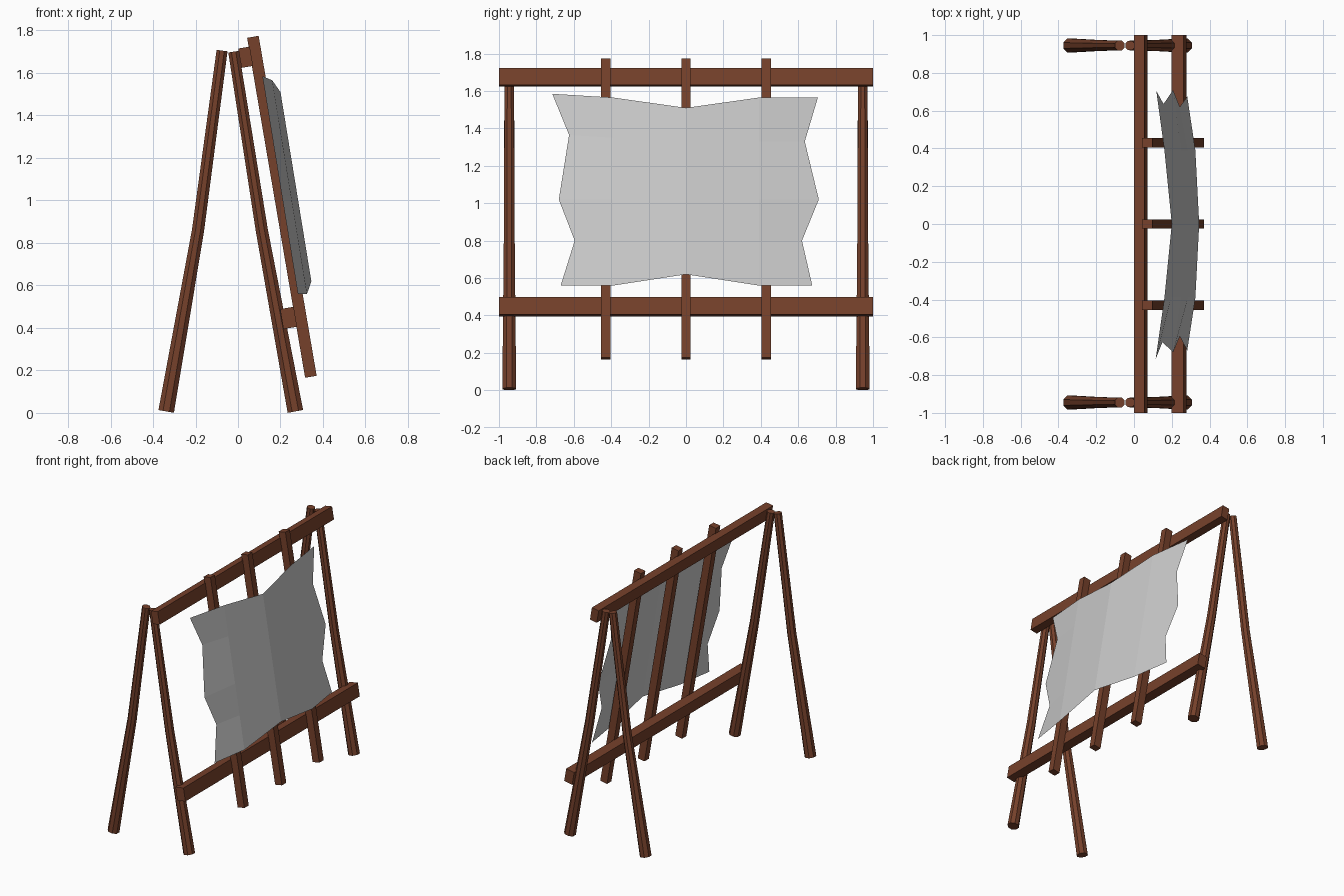
import bpy, bmesh, math
from mathutils import Vector, Matrix

if "Cube" in bpy.data.objects:
    bpy.data.objects.remove(bpy.data.objects["Cube"])

TILT = math.atan2(0.273, 1.6)

wood = bpy.data.materials.new("brown_wood")
wood.diffuse_color = (0.18, 0.052, 0.024, 1)
wood.use_nodes = True
wood.node_tree.nodes["Principled BSDF"].inputs["Base Color"].default_value = wood.diffuse_color


def finish(bm, name, mat=None):
    me = bpy.data.meshes.new(name)
    bm.to_mesh(me)
    bm.free()
    ob = bpy.data.objects.new(name, me)
    bpy.context.collection.objects.link(ob)
    if mat:
        me.materials.append(mat)
    return ob


def board(name, centre, size):
    """Box leaning with the rack."""
    bm = bmesh.new()
    m = (Matrix.Translation(centre) @ Matrix.Rotation(-TILT, 4, 'Y')
         @ Matrix.Diagonal((*size, 1)))
    bmesh.ops.create_cube(bm, size=1, matrix=m)
    finish(bm, name, wood)


def leg(name, y, path, sides=8):
    """Bent tapering pole; path holds (x, z, radius)."""
    bm = bmesh.new()
    rings = []
    for i, (x, z, r) in enumerate(path):
        a, b = path[max(i - 1, 0)], path[min(i + 1, len(path) - 1)]
        t = Vector((b[0] - a[0], 0, b[1] - a[1])).normalized()
        u = Vector((t.z, 0, -t.x))
        ring = []
        for k in range(sides):
            ang = 2 * math.pi * (k + 0.5) / sides
            p = Vector((x, y, z)) + u * r * math.cos(ang)
            p.y += r * math.sin(ang)
            ring.append(bm.verts.new(p))
        rings.append(ring)
    for lo, hi in zip(rings, rings[1:]):
        for k in range(sides):
            n = (k + 1) % sides
            bm.faces.new((lo[k], lo[n], hi[n], hi[k]))
    bm.faces.new(rings[0])
    bm.faces.new(rings[-1])
    bmesh.ops.recalc_face_normals(bm, faces=bm.faces)
    finish(bm, name, wood)


# A-frame legs at both ends
for y, end in ((-0.945, "near"), (0.945, "far")):
    leg("back_leg_" + end, y, [(-0.338, 0.007, 0.04), (-0.188, 0.86, 0.031), (-0.075, 1.705, 0.028)])
    leg("front_leg_" + end, y, [(0.27, 0.007, 0.04), (0.112, 0.86, 0.031), (-0.021, 1.7, 0.027)])

# Horizontal rails
board("top_rail", (0.036, 0, 1.674), (0.055, 2.0, 0.092))
board("bottom_rail", (0.238, 0, 0.447), (0.065, 2.0, 0.095))

# Leaning slats
for i, y in enumerate((-0.43, 0, 0.43)):
    board("slat_%d" % (i + 1), (0.2065, y, 0.97), (0.055, 0.05, 1.623))

# Stretched hide: five rows of (left y, right y, heights across)
rows = [
    (-0.715, 0.705, (1.585, 1.565, 1.51, 1.565, 1.565)),
    (-0.625, 0.635, (1.365, 1.35, 1.33, 1.33, 1.33)),
    (-0.68, 0.71, (1.02,) * 5),
    (-0.595, 0.62, (0.8,) * 5),
    (-0.67, 0.675, (0.56, 0.56, 0.62, 0.56, 0.56)),
]
sag = (-0.073, -0.03, 0, -0.03, -0.073)
bm = bmesh.new()
grid = []
for left, right, heights in rows:
    ys = (left, -0.39, 0, 0.39, right)
    grid.append([bm.verts.new((0.2 + (1.51 - z) * 0.163 + s, y, z))
                 for y, z, s in zip(ys, heights, sag)])
for a, b in zip(grid, grid[1:]):
    for k in range(4):
        bm.faces.new((a[k], b[k], b[k + 1], a[k + 1]))
finish(bm, "stretched_hide")
